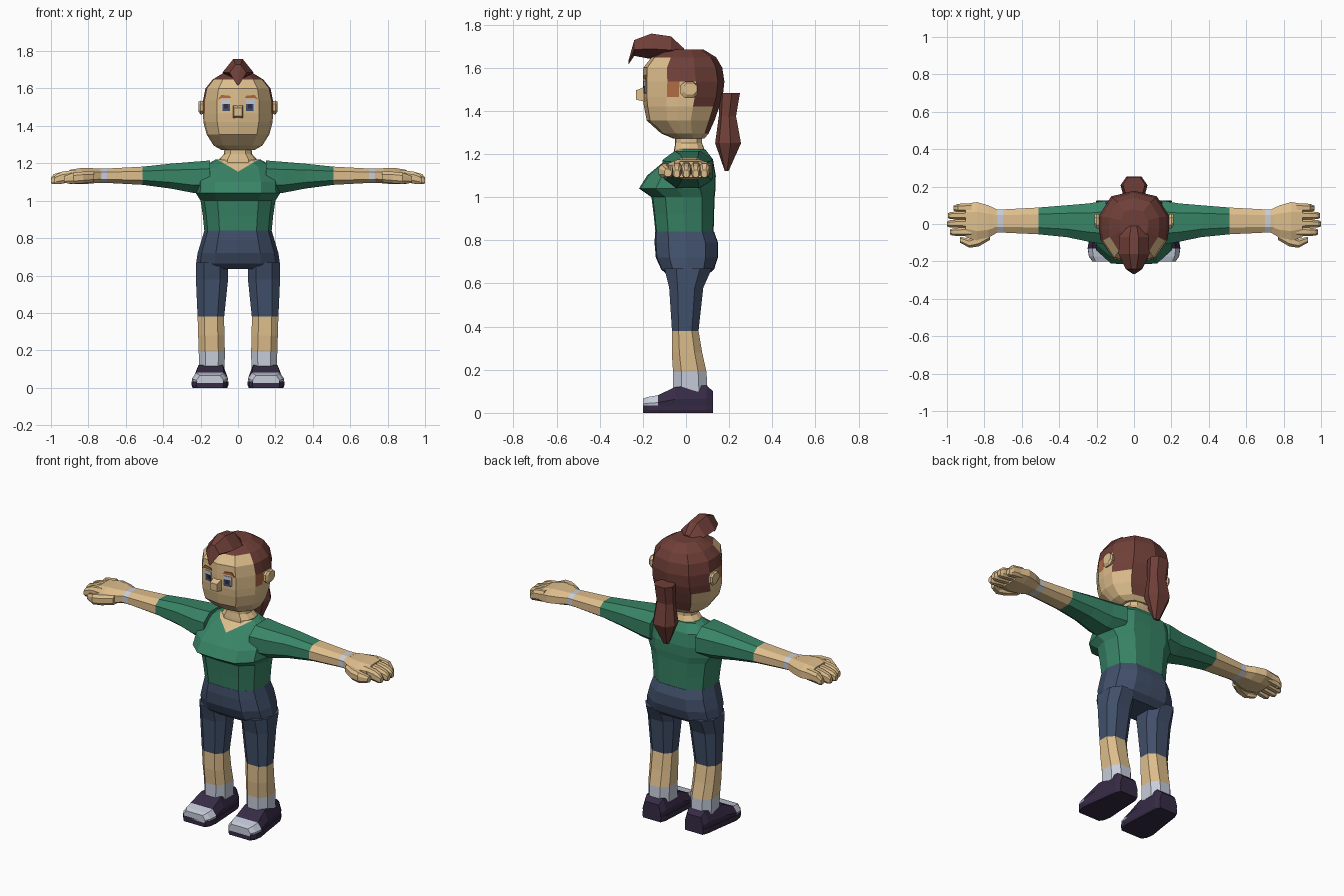
import bpy, bmesh
from mathutils import Vector

if "Cube" in bpy.data.objects:
    bpy.data.objects.remove(bpy.data.objects["Cube"])


def srgb(r, g, b):
    def f(c):
        c /= 255
        return c / 12.92 if c < 0.04 else ((c + 0.055) / 1.055) ** 2.4
    return (f(r), f(g), f(b), 1)


COLOURS = {
    "skin": (222, 190, 140), "green": (56, 132, 102), "navy": (65, 80, 106),
    "hair_brown": (112, 63, 56), "shoe_purple": (54, 43, 70),
    "light_grey": (198, 204, 218), "brow_orange": (176, 106, 68),
}
MATS = {}
for n, c in COLOURS.items():
    MATS[n] = bpy.data.materials.new(n)
    MATS[n].diffuse_color = srgb(*c)


def loft(name, rings, mats, pick=None, mirror=False, cut=None):
    """Skin closed rings; pick(row, segment) gives the material index."""
    bm = bmesh.new()
    vs = [[bm.verts.new(p) for p in r] for r in rings]
    n = len(rings[0])
    for i in range(len(rings) - 1):
        for k in range(n):
            j = (k + 1) % n
            f = bm.faces.new((vs[i][k], vs[i][j], vs[i + 1][j], vs[i + 1][k]))
            f.material_index = pick(i, k) if pick else 0
    a = bm.faces.new(vs[0])
    b = bm.faces.new(vs[-1])
    if pick:
        a.material_index, b.material_index = pick(0, 0), pick(len(rings) - 2, 0)
    bmesh.ops.recalc_face_normals(bm, faces=bm.faces)
    if cut:
        cut(bm)
    me = bpy.data.meshes.new(name)
    bm.to_mesh(me)
    bm.free()
    for m in mats:
        me.materials.append(MATS[m])
    ob = bpy.data.objects.new(name, me)
    bpy.context.collection.objects.link(ob)
    if mirror:
        ob.modifiers.new("mirror", 'MIRROR').use_bisect_axis[0] = False
    return ob


def level(profile, z, w, yf, yb):
    """Horizontal ring, symmetric in x, from a half profile of (x share, y share)."""
    half = [(x * w, yf + (yb - yf) * t, z) for x, t in profile]
    return half + [(-x, y, zz) for x, y, zz in half[-2:0:-1]]


OCT = [(.5, 1), (1, .5), (1, -.5), (.5, -1), (-.5, -1), (-1, -.5), (-1, .5), (-.5, 1)]
BODY = [(0, 0), (.55, .02), (.9, .22), (1, .5), (.9, .8), (.5, .99), (0, 1)]
HEAD = [(0, 0), (.6, .05), (.95, .3), (1, .45), (1, .65), (.65, .92), (0, 1)]

# Shirt with a V neckline
def neckline(bm):
    for s in (1, -1):
        faces = [f for f in bm.faces if f.normal.y < 0 and f.calc_center_median().z > 1.09]
        geom = faces + list({e for f in faces for e in f.edges}) + list({v for f in faces for v in f.verts})
        bmesh.ops.bisect_plane(bm, geom=geom, plane_co=(0, 0, 1.155), plane_no=Vector((-s * .06, 0, .1)))
    for f in bm.faces:
        c = f.calc_center_median()
        if c.y < 0 and c.z > 1.157 + .6 * abs(c.x):
            f.material_index = 1


shirt = [(.84, .18, -.142, .128), (.92, .188, -.15, .13), (1.0, .2, -.16, .133),
         (1.04, .225, -.218, .137), (1.1, .222, -.18, .138), (1.175, .2, -.09, .125),
         (1.22, .12, -.04, .09)]
loft("shirt", [level(BODY, *r) for r in shirt], ["green", "skin"], cut=neckline)

# Neck
neck = [(1.18, .1, -.06, .085), (1.222, .1, -.055, .085), (1.25, .075, -.05, .075), (1.31, .07, -.05, .075)]
loft("neck", [level(BODY, *r) for r in neck], ["skin"])

# Hips
hips = [(.635, .2, -.08, .095), (.665, .224, -.115, .13), (.72, .216, -.14, .148),
        (.79, .195, -.146, .148), (.84, .18, -.143, .13)]
loft("hips", [level(BODY, *r) for r in hips], ["navy"])

# Legs: trousers, bare shin, sock
legs = [(.67, .138, .086, -.1, .12), (.58, .139, .086, -.078, .08), (.38, .145, .071, -.065, .058),
        (.28, .143, .07, -.066, .075), (.19, .14, .07, -.06, .095), (.1, .14, .068, -.06, .1)]
loft("leg", [[(xc + a * w, (yf + yb) / 2 + b * (yb - yf) / 2, z) for a, b in OCT]
             for z, xc, w, yf, yb in legs], ["navy", "skin", "light_grey"],
     pick=lambda i, k: (0, 0, 1, 1, 2)[i], mirror=True)

# Shoes: sole and upper with a pale toe cap
def shoe_ring(y, xc, w, z0, z1, inset):
    zm = z0 + (z1 - z0) * .4
    return [(xc - w * .95, y, z0), (xc + w * .95, y, z0), (xc + w, y, zm),
            (xc + w * inset, y, z1), (xc - w * inset, y, z1), (xc - w, y, zm)]


last = [(.125, .14, .06, .1), (.095, .14, .073, .128), (-.05, .146, .088, .12),
        (-.13, .15, .097, .082), (-.175, .15, .09, .074), (-.2, .15, .072, .066)]
loft("shoe_upper", [shoe_ring(y, x, w, .025, t, .75) for y, x, w, t in last],
     ["shoe_purple", "light_grey"], pick=lambda i, k: int(i > 2), mirror=True)
loft("shoe_sole", [shoe_ring(y, x, w * 1.01, 0, .034, 1) for y, x, w, t in last],
     ["shoe_purple"], mirror=True)

# Arms: sleeve, forearm, wristband
def arm_ring(x, z0, z1, y0, y1):
    return [(x, (y0 + y1) / 2 + a * (y1 - y0) / 2, (z0 + z1) / 2 + b * (z1 - z0) / 2) for a, b in OCT]


arms = [(.15, 1.04, 1.215, -.11, .125), (.24, 1.042, 1.208, -.095, .11), (.36, 1.065, 1.198, -.07, .1),
        (.51, 1.085, 1.182, -.055, .088), (.7, 1.095, 1.172, -.046, .078),
        (.73, 1.095, 1.172, -.046, .078), (.75, 1.095, 1.172, -.05, .08)]
loft("arm", [arm_ring(*r) for r in arms], ["green", "skin", "light_grey"],
     pick=lambda i, k: (0, 0, 0, 1, 2, 1)[i], mirror=True)

# Hands
palm = [(.73, 1.098, 1.17, -.045, .077), (.78, 1.092, 1.174, -.075, .1),
        (.84, 1.088, 1.175, -.09, .117), (.9, 1.09, 1.165, -.07, .108)]
loft("palm", [arm_ring(*r) for r in palm], ["skin"], mirror=True)
for i, (y, tip) in enumerate([(-.042, .985), (.002, 1.0), (.046, .995), (.086, .965)]):
    finger = [(.87, 1.1, 1.165, y - .024, y + .024), (.94, 1.092, 1.155, y - .022, y + .022),
              (tip - .015, 1.088, 1.142, y - .02, y + .018), (tip, 1.092, 1.125, y - .014, y + .012)]
    loft("finger_%d" % (i + 1), [arm_ring(*r) for r in finger], ["skin"], mirror=True)
thumb = [(.77, 1.1, 1.155, -.085, -.03), (.83, 1.093, 1.155, -.12, -.06),
         (.88, 1.09, 1.15, -.127, -.08), (.93, 1.095, 1.13, -.1, -.068)]
loft("thumb", [arm_ring(*r) for r in thumb], ["skin"], mirror=True)

# Head: scalp, sideburns and face by row and segment
def head_colour(i, k):
    k = min(k, 11 - k)
    if i >= 7 or (k >= 2 and i >= 5):
        return 1
    if k == 2 and i == 4:
        return 2
    if (k == 4 and i >= 3) or (k == 5 and i >= 1):
        return 1
    return 0


head = [(1.272, .09, -.06, .085), (1.295, .13, -.115, .105), (1.355, .168, -.182, .132),
        (1.42, .185, -.195, .155), (1.465, .187, -.2, .17), (1.535, .187, -.2, .178),
        (1.6, .174, -.198, .168), (1.648, .135, -.16, .14), (1.685, .075, -.09, .08)]
loft("head", [level(HEAD, *r) for r in head], ["skin", "hair_brown", "brow_orange"], pick=head_colour)

# Forelock
lock = [(-.01, .05, 1.69, 1.65), (-.07, .08, 1.745, 1.64), (-.16, .082, 1.758, 1.64),
        (-.24, .045, 1.728, 1.655), (-.266, .008, 1.635, 1.615)]
loft("forelock", [[(-.3 * w, y, t), (.3 * w, y, t), (w, y, t * .4 + b * .6), (0, y, b),
                   (-w, y, t * .4 + b * .6)] for y, w, t, b in lock], ["hair_brown"])

# Ponytail
tail = [(1.482, .06, .155, .25), (1.375, .055, .152, .232), (1.25, .072, .135, .255), (1.12, .02, .18, .197)]
loft("ponytail", [level([(0, 0), (.8, .15), (1, .6), (.55, 1), (0, 1)], *r) for r in tail], ["hair_brown"])

# Ears and nose
ear = [(.17, 1.47, 1.53, -.028, .045), (.2, 1.46, 1.535, -.025, .055), (.21, 1.475, 1.53, -.01, .05)]
loft("ear", [arm_ring(*r) for r in ear], ["skin"], mirror=True)
loft("nose", [[(-w, y, z0), (w, y, z0), (w, y, z1), (-w, y, z1)] for y, w, z0, z1 in
              [(-.18, .028, 1.44, 1.515), (-.232, .022, 1.452, 1.495)]], ["skin"])


# Thin plates on the face for eyes and brows
def plate(name, mat, outline, lift):
    rings = [[(x, -.2 + .167 * x + d, z) for x, z in outline] for d in (-lift, .002)]
    loft(name, rings, [mat], mirror=True)


def box(x0, x1, z0, z1):
    return [(x0, z0), (x1, z0), (x1, z1), (x0, z1)]


plate("eye_white", "light_grey", box(.042, .09, 1.485, 1.538), .003)
plate("iris", "navy", box(.043, .083, 1.48, 1.516), .005)
plate("pupil", "shoe_purple", box(.053, .075, 1.494, 1.516), .006)
plate("brow", "brow_orange", [(.036, 1.55), (.085, 1.55), (.108, 1.54), (.09, 1.565), (.045, 1.562)], .005)

for m in bpy.data.materials:
    if m.users and not m.is_grease_pencil:
        m.use_nodes = True
        m.node_tree.nodes["Principled BSDF"].inputs["Base Color"].default_value = m.diffuse_color
